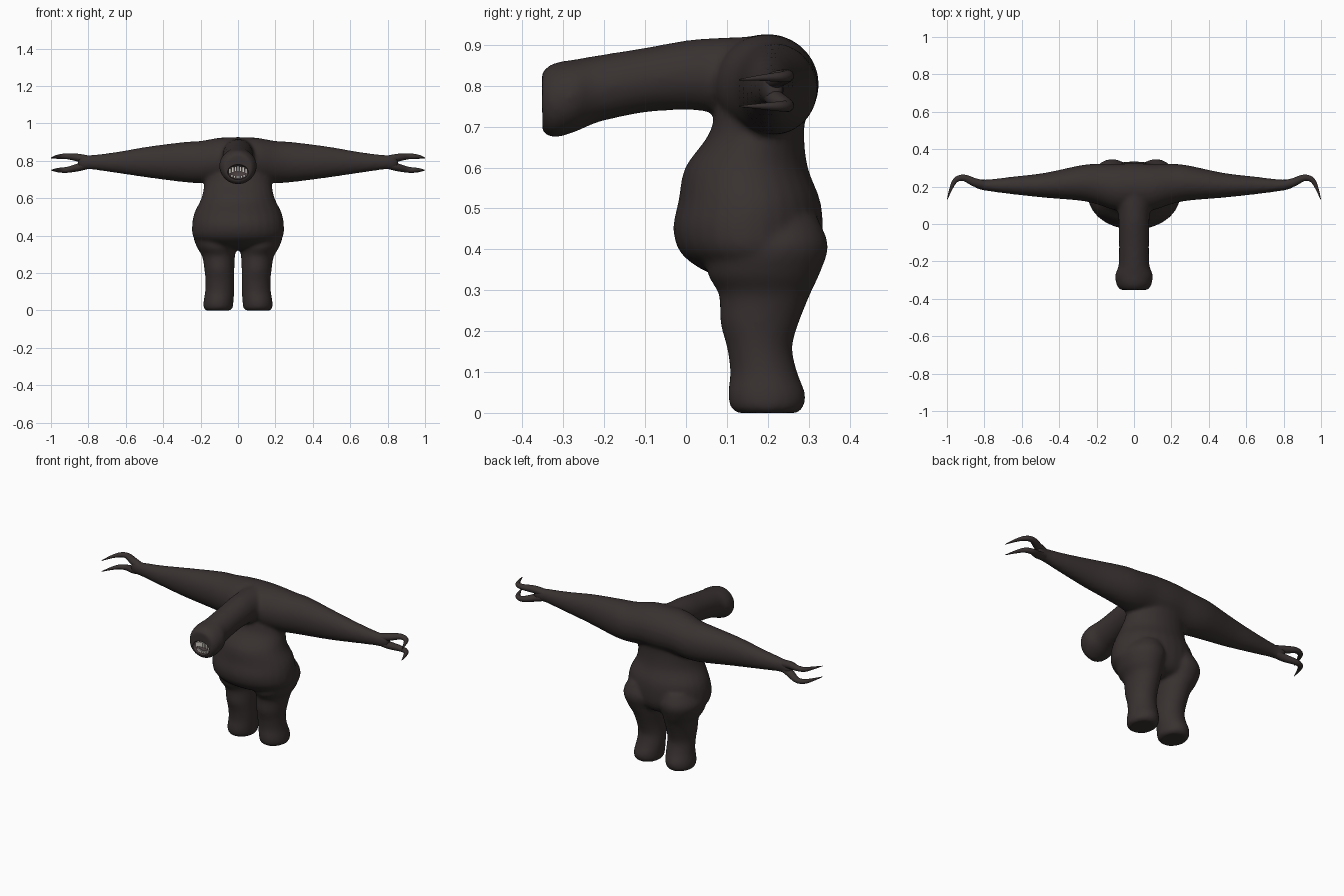
import bpy, bmesh, math
from mathutils import Vector, Matrix

if "Cube" in bpy.data.objects:
    bpy.data.objects.remove(bpy.data.objects["Cube"])


def material(name, rgb):
    m = bpy.data.materials.new(name)
    m.diffuse_color = (*rgb, 1)
    m.use_nodes = True
    m.node_tree.nodes["Principled BSDF"].inputs["Base Color"].default_value = m.diffuse_color
    return m


HIDE = material("dark brown hide", (0.040, 0.031, 0.030))
MOUTH = material("mouth grey", (0.07, 0.05, 0.05))
TOOTH = material("tooth ivory", (0.62, 0.58, 0.54))

AXES = {"X": (Vector((0, 1, 0)), Vector((0, 0, 1))),
        "Y": (Vector((1, 0, 0)), Vector((0, 0, 1))),
        "Z": (Vector((1, 0, 0)), Vector((0, 1, 0)))}


def smooth_rows(rows, steps=4):
    """Catmull-Rom interpolation of (x, y, z, radius_u, radius_v) rows."""
    out = []
    n = len(rows)
    for i in range(n - 1):
        p = [rows[max(i - 1, 0)], rows[i], rows[i + 1], rows[min(i + 2, n - 1)]]
        for s in range(steps):
            t = s / steps
            out.append([0.5 * (2 * b + (c - a) * t + (2 * a - 5 * b + 4 * c - d) * t * t
                               + (3 * b - a - 3 * c + d) * t ** 3)
                        for a, b, c, d in zip(*p)])
    out.append(list(rows[-1]))
    return out


def loft(bm, rows, axis=None, sides=28):
    """Closed tube of elliptical rings; axis=None turns rings along the path."""
    rows = smooth_rows(rows)
    rings = []
    for i, r in enumerate(rows):
        c = Vector(r[:3])
        if axis:
            u, v = AXES[axis]
        else:
            t = Vector(rows[min(i + 1, len(rows) - 1)][:3]) - Vector(rows[max(i - 1, 0)][:3])
            v = Vector((0, 0, 1)).cross(t).normalized()
            u = t.cross(v).normalized()
        ring = []
        for k in range(sides):
            a = 2 * math.pi * k / sides
            ring.append(bm.verts.new(c + u * r[3] * math.cos(a) + v * r[4] * math.sin(a)))
        rings.append(ring)
    faces = [bm.faces.new(rings[0][::-1]), bm.faces.new(rings[-1])]
    for a, b in zip(rings, rings[1:]):
        for k in range(sides):
            j = (k + 1) % sides
            faces.append(bm.faces.new((a[k], a[j], b[j], b[k])))
    bmesh.ops.recalc_face_normals(bm, faces=faces)


def finish(bm, name, mats, smooth=True):
    me = bpy.data.meshes.new(name)
    bm.to_mesh(me)
    bm.free()
    for m in mats:
        me.materials.append(m)
    ob = bpy.data.objects.new(name, me)
    bpy.context.collection.objects.link(ob)
    if smooth:
        me.shade_smooth()
    return ob


def bake(ob):
    """Apply all modifiers."""
    bpy.context.view_layer.update()
    dg = bpy.context.evaluated_depsgraph_get()
    me = bpy.data.meshes.new_from_object(ob.evaluated_get(dg))
    ob.modifiers.clear()
    ob.data = me


def mirror(rows):
    return [(-r[0], *r[1:]) for r in rows]


# Body: overlapping lofts fused into one skin
body = bmesh.new()

# torso and belly
loft(body, [(0, .20, .86, .15, .10), (0, .185, .75, .18, .11), (0, .172, .68, .18, .117),
            (0, .148, .60, .196, .15), (0, .155, .52, .234, .173), (0, .152, .45, .246, .183),
            (0, .158, .39, .238, .170), (0, .175, .345, .18, .125),
            (0, .185, .322, .10, .06)], "Z")

# legs with heavy haunches
leg = [(.11, .21, .48, .09, .11), (.117, .20, .41, .122, .148), (.115, .19, .34, .106, .137),
       (.104, .192, .29, .088, .112), (.100, .18, .22, .080, .096), (.097, .18, .16, .077, .080),
       (.098, .19, .10, .078, .082), (.104, .197, .05, .080, .094),
       (.106, .198, .015, .078, .090), (.106, .198, .0, .066, .074)]
loft(body, leg, "Z")
loft(body, mirror(leg), "Z")

# both arms as one spindle through the shoulders
arm = [(.10, .198, .803, .124, .120), (.20, .214, .793, .108, .113), (.29, .219, .793, .094, .107),
       (.48, .207, .793, .066, .083), (.65, .206, .791, .047, .056), (.78, .207, .792, .031, .039),
       (.83, .213, .791, .027, .039), (.855, .217, .791, .018, .030)]
loft(body, mirror(arm)[::-1] + [(0, .198, .803, .127, .124)] + arm, "X")

# long neck ending in a blunt snout
loft(body, [(0, .20, .81, .11, .112), (0, .07, .825, .086, .092), (0, 0, .826, .082, .085),
            (0, -.10, .814, .080, .079), (0, -.20, .796, .081, .081), (0, -.235, .787, .086, .084),
            (0, -.275, .775, .101, .089), (0, -.325, .764, .093, .091),
            (0, -.352, .762, .074, .072)], "Y")

skin = finish(body, "body", [HIDE, MOUTH])
rm = skin.modifiers.new("fuse", "REMESH")
rm.mode = "VOXEL"
rm.voxel_size = 0.01
sm = skin.modifiers.new("relax", "SMOOTH")
sm.factor = 0.5
sm.iterations = 6
bake(skin)

# Mouth: hollow cut into the snout, lined by its own colour
MC, MR = Vector((0, -.35, .74)), Vector((.056, .035, .040))
bm = bmesh.new()
bmesh.ops.create_uvsphere(bm, u_segments=24, v_segments=14, radius=1,
                          matrix=Matrix.Translation(MC) @ Matrix.Diagonal((*MR, 1)))
cutter = finish(bm, "mouth_cutter", [MOUTH])
cutter.hide_render = True
cut = skin.modifiers.new("mouth", "BOOLEAN")
cut.operation = "DIFFERENCE"
cut.solver = "EXACT"
cut.object = cutter
bake(skin)
bpy.data.objects.remove(cutter)
skin.data.materials.clear()
for m in (HIDE, MOUTH):
    skin.data.materials.append(m)
for p in skin.data.polygons:
    d = p.center - MC
    inside = sum((d[i] / MR[i]) ** 2 for i in range(3)) < 1.03
    p.material_index = 1 if inside else 0
skin.data.shade_smooth()
skin.data.set_sharp_from_angle(angle=math.radians(45))

# Teeth: an upper and a lower row following the lips
for name, count, half, z0, bend, height in (("upper_teeth", 7, .042, .757, -.012, .028),
                                            ("lower_teeth", 6, .032, .713, .006, .013)):
    bm = bmesh.new()
    for k in range(count):
        s = 2 * k / (count - 1) - 1
        pos = Vector((s * half, -.340 + .008 * s * s, z0 + bend * s * s))
        size = (2 * half / count * .98, .012, height)
        bmesh.ops.create_cube(bm, size=1, matrix=Matrix.Translation(pos) @ Matrix.Diagonal((*size, 1)))
    finish(bm, name, [TOOTH], smooth=False)

# Claws: two hooked fingers on each hand, curling forward
for label, z in (("upper", (.803, .816, .824, .822, .820, .815)),
                 ("lower", (.782, .766, .752, .750, .750, .750))):
    path = [(x, y, h, r, r * 1.1) for (x, y, r), h in zip(
        ((.79, .207, .022), (.85, .222, .021), (.91, .247, .016),
         (.953, .235, .013), (.978, .190, .008), (.999, .130, .0015)), z)]
    for side, rows in (("right", path), ("left", mirror(path))):
        bm = bmesh.new()
        loft(bm, rows, None, 14)
        finish(bm, f"{label}_claw_{side}", [HIDE])
